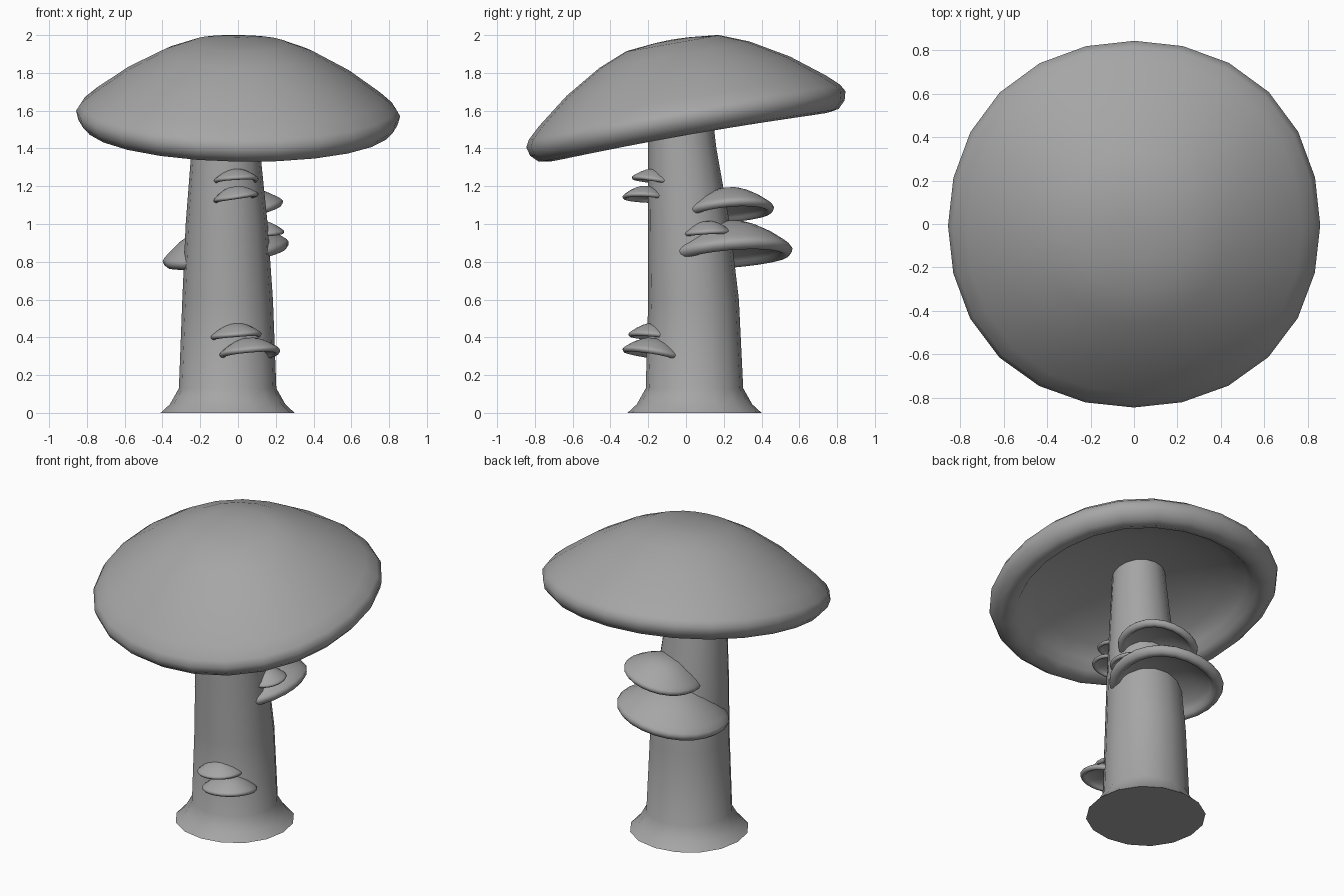
import bpy, bmesh, math
from mathutils import Vector

cube = bpy.data.objects.get("Cube")
if cube:
    bpy.data.objects.remove(cube, do_unlink=True)

grey = bpy.data.materials.new("plain_grey")
grey.use_nodes = True
colour = (0.38, 0.38, 0.38, 1)
grey.diffuse_color = colour
grey.node_tree.nodes["Principled BSDF"].inputs["Base Color"].default_value = colour


def make_object(name, bm):
    bmesh.ops.recalc_face_normals(bm, faces=bm.faces)
    mesh = bpy.data.meshes.new(name)
    bm.to_mesh(mesh)
    bm.free()
    mesh.shade_smooth()
    mesh.set_sharp_from_angle(angle=math.radians(65))
    mesh.materials.append(grey)
    obj = bpy.data.objects.new(name, mesh)
    bpy.context.collection.objects.link(obj)
    return obj


def ring(bm, x, y, z, radius, sides, bulge=0.0, lift=0.0):
    """A loop that bulges on its diagonals and lifts towards its x sides."""
    verts = []
    for i in range(sides):
        a = math.tau * i / sides
        r = radius * (1 + bulge * math.sin(2 * a) ** 2)
        up = lift * (r * math.cos(a)) ** 2
        verts.append(bm.verts.new((x + r * math.cos(a), y + r * math.sin(a), z + up)))
    return verts


def bridge(bm, a, b):
    for i in range(len(a)):
        j = (i + 1) % len(a)
        bm.faces.new((a[i], a[j], b[j], b[i]))


def fan(bm, loop, z):
    tip = bm.verts.new((0, 0, z))
    for i in range(len(loop)):
        bm.faces.new((loop[i], loop[(i + 1) % len(loop)], tip))


# Stem: flared foot, leaning slightly (x, y, z, radius)
stem_rings = [(-.055, .045, 0, .355), (-.055, .045, .045, .306),
              (-.055, .045, .13, .258), (-.055, .04, .6, .24),
              (-.06, .015, 1.0, .217), (-.065, -.02, 1.4, .181),
              (-.065, -.035, 1.74, .155)]
bm = bmesh.new()
loops = [ring(bm, *r, 16, bulge=.015) for r in stem_rings]
for lower, upper in zip(loops, loops[1:]):
    bridge(bm, lower, upper)
bm.faces.new(loops[0])
bm.faces.new(loops[-1])
make_object("stem", bm)

# Hollow cap with a rounded lip: (radius, height) from crown to underside
cap_profile = [(.11, .5), (.29, .482), (.47, .41), (.7, .275), (.9, .12),
               (.975, .05), (1.0, .005), (.985, -.05), (.94, -.095),
               (.88, -.105), (.82, -.075), (.78, -.015), (.68, .055),
               (.45, .14), (.2, .185)]


def mushroom_cap(name, centre, radius, slope_x, slope_y, sides=24):
    """A cap whose rim rises by the given slopes along x and y."""
    bm = bmesh.new()
    loops = [ring(bm, 0, 0, h, r, sides, bulge=.022, lift=.036) for r, h in cap_profile]
    for a, b in zip(loops, loops[1:]):
        bridge(bm, a, b)
    fan(bm, loops[0], .505)
    fan(bm, loops[-1], .2)
    obj = make_object(name, bm)
    obj.scale = (radius,) * 3
    obj.location = centre
    axis = Vector((-slope_x, -slope_y, 1))
    obj.rotation_euler = Vector((0, 0, 1)).rotation_difference(axis).to_euler()


mushroom_cap("main_cap", (0, 0, 1.55), .858, -.017, .176)

# Small shelf caps growing out of the stem
mushroom_cap("front_upper_shelf_top", (-.01, -.168, 1.229), .12, .06, -.16)
mushroom_cap("front_upper_shelf_bottom", (-.01, -.215, 1.138), .121, .15, -.06)
mushroom_cap("front_lower_shelf_top", (-.01, -.17, .404), .136, .08, -.1)
mushroom_cap("front_lower_shelf_bottom", (.062, -.175, .312), .163, .09, -.17)
mushroom_cap("back_shelf_top", (.007, .23, 1.068), .237, .2, .09)
mushroom_cap("back_shelf_bottom", (-.063, .227, .84), .338, .16, .09)
mushroom_cap("side_shelf", (.12, .115, .952), .125, .03, .05)
